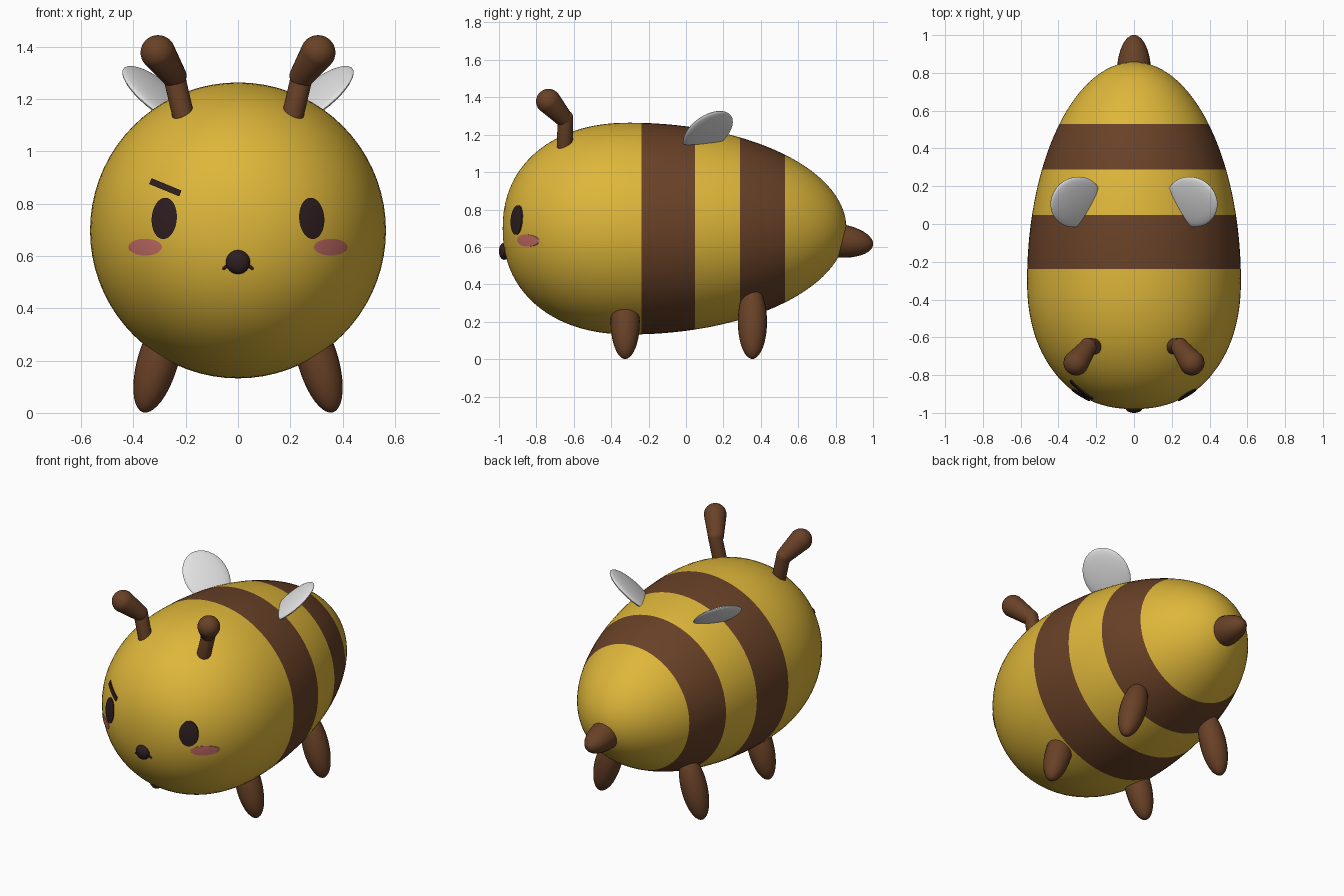
import bpy, bmesh
from math import sin, cos, pi, sqrt
from mathutils import Vector, Matrix

if "Cube" in bpy.data.objects:
    bpy.data.objects.remove(bpy.data.objects["Cube"])


def material(name, r, g, b):
    m = bpy.data.materials.new(name)
    m.use_nodes = True
    m.diffuse_color = (r, g, b, 1)
    bsdf = m.node_tree.nodes["Principled BSDF"]
    bsdf.inputs["Base Color"].default_value = (r, g, b, 1)
    bsdf.inputs["Roughness"].default_value = 0.8
    return m


YELLOW = material("honey yellow", 0.73, 0.47, 0.042)
BROWN = material("stripe brown", 0.14, 0.053, 0.02)
WHITE = material("wing white", 0.76, 0.76, 0.76)
DARK = material("dark brown", 0.028, 0.013, 0.014)
PINK = material("cheek pink", 0.58, 0.16, 0.14)

MID_Y, MID_Z, RADIUS = -0.3, 0.698, 0.566
FRONT, BACK = 0.68, 1.158
STRIPES = ((-0.238, 0.048), (0.288, 0.53))


def finish(name, bm, *mats):
    mesh = bpy.data.meshes.new(name)
    bmesh.ops.recalc_face_normals(bm, faces=bm.faces)
    bm.to_mesh(mesh)
    bm.free()
    for m in mats:
        mesh.materials.append(m)
    ob = bpy.data.objects.new(name, mesh)
    bpy.context.collection.objects.link(ob)
    bpy.ops.object.select_all(action='DESELECT')
    ob.select_set(True)
    bpy.context.view_layer.objects.active = ob
    bpy.ops.object.shade_smooth_by_angle(angle=pi / 4)
    return ob


def lathe(profile, origin, direction, steps=24):
    """Revolve (radius, height) points around a direction through origin."""
    bm = bmesh.new()
    verts = [bm.verts.new((r, 0, h)) for r, h in profile]
    edges = [bm.edges.new(pair) for pair in zip(verts, verts[1:])]
    bmesh.ops.spin(bm, geom=verts + edges, cent=(0, 0, 0), axis=(0, 0, 1),
                   angle=2 * pi, steps=steps)
    bmesh.ops.remove_doubles(bm, verts=bm.verts, dist=0.0001)
    turn = Vector(direction).to_track_quat('Z', 'Y').to_matrix().to_4x4()
    bm.transform(Matrix.Translation(origin) @ turn)
    return bm


def capsule(start, end, r1, r2, n=8):
    """Tapered rod with rounded ends."""
    a, b = Vector(start), Vector(end)
    d = (b - a).length
    arc = [i * pi / 2 / n for i in range(n + 1)]
    prof = [(r1 * sin(t), -r1 * cos(t)) for t in arc]
    prof += [(r2 * cos(t), d + r2 * sin(t)) for t in arc]
    return lathe(prof, a, b - a)


def ellipsoid(center, radii, axes=None):
    bm = bmesh.new()
    bmesh.ops.create_uvsphere(bm, u_segments=32, v_segments=20, radius=1)
    turn = Matrix(axes).transposed().to_4x4() if axes else Matrix()
    bm.transform(Matrix.Translation(center) @ turn @ Matrix.Diagonal((*radii, 1)))
    return bm


# Body: egg with a blunt front, rings placed on the stripe borders
def body_radius(y):
    d = y - MID_Y
    p, length = (2.2, FRONT) if d < 0 else (2.0, BACK)
    return RADIUS * max(0, 1 - abs(d / length) ** p) ** (1 / p)


def face_y(x, z):
    t = min(1, sqrt(x * x + (z - MID_Z) ** 2) / RADIUS)
    return MID_Y - FRONT * (1 - t ** 2.2) ** (1 / 2.2)


rings = [MID_Y - FRONT * cos(i * pi / 48) for i in range(24)]
rings += [MID_Y + BACK * sin(i * pi / 60) for i in range(31)]
borders = [y for s in STRIPES for y in s]
rings = [y for y in rings if all(abs(y - b) > 0.015 for b in borders)] + borders
bm = lathe([(body_radius(y), y) for y in sorted(rings)], (0, 0, MID_Z), (0, 1, 0), 72)
for f in bm.faces:
    y = f.calc_center_median().y
    f.material_index = int(any(a < y < b for a, b in STRIPES))
finish("body", bm, YELLOW, BROWN)


# Stinger
def egg(radius, half, n=20):
    return [(radius * sin(i * pi / n), -half * cos(i * pi / n)) for i in range(n + 1)]


finish("stinger", lathe(egg(0.09, 0.2), (0, 0.802, 0.635), (0, 1, -0.12)), BROWN)

for side, label in ((1, "left"), (-1, "right")):
    # Legs
    for place, y in (("front", -0.325), ("back", 0.355)):
        finish(f"{place}_{label}_leg",
               lathe(egg(0.078, 0.205), (side * 0.306, y, 0.199), (side * 0.28, 0, -0.96)),
               BROWN)

    # Antennae: straight stem and a bent, swollen tip
    base, top = Vector((side * 0.21, -0.648, 1.14)), Vector((side * 0.245, -0.645, 1.29))
    finish(f"{label}_antenna_stem", capsule(base, top, 0.042, 0.042), BROWN)
    finish(f"{label}_antenna_tip",
           capsule((side * 0.245, -0.655, 1.29), (side * 0.306, -0.735, 1.378), 0.048, 0.067),
           BROWN)

    # Wings: thin tilted discs sunk into the back
    out = Vector((side * 0.69, 0.315, 0.655)).normalized()
    along = Vector((side * -0.48, 0.874, 0.09))
    along = (along - along.dot(out) * out).normalized()
    finish(f"{label}_wing",
           ellipsoid((side * 0.307, 0.117, 1.214), (0.17, 0.14, 0.025),
                     (out, along, out.cross(along))), WHITE)


# Face plates that follow the curve of the body
def plate(name, x, z, half_w, half_h, tilt, mat, round_edge=True, lift=0.006):
    bm = bmesh.new()
    bmesh.ops.create_grid(bm, x_segments=12, y_segments=12, size=1)
    for v in bm.verts:
        u, w = v.co.x, v.co.y
        if round_edge:
            u, w = u * sqrt(1 - w * w / 2), w * sqrt(1 - u * u / 2)
        u, w = u * half_w, w * half_h
        px = x + u * cos(tilt) - w * sin(tilt)
        pz = z + u * sin(tilt) + w * cos(tilt)
        v.co = (px, face_y(px, pz) - lift, pz)
    skin = bmesh.ops.extrude_face_region(bm, geom=bm.faces[:])
    moved = [g for g in skin["geom"] if isinstance(g, bmesh.types.BMVert)]
    bmesh.ops.translate(bm, verts=moved, vec=(0, 0.0095, 0))
    finish(name, bm, mat)


for side, label in ((1, "left"), (-1, "right")):
    plate(f"{label}_eye", side * 0.282, 0.744, 0.048, 0.079, side * 0.08, DARK)
    plate(f"{label}_cheek", side * 0.355, 0.634, 0.064, 0.032, 0, PINK, lift=0.004)
plate("right_eyebrow", -0.278, 0.863, 0.062, 0.012, -0.39, DARK, False, 0.009)

# Nose and the small mouth curling out on both sides
finish("nose", ellipsoid((0, -0.972, 0.577), (0.046, 0.028, 0.046)), DARK)
for side, label in ((1, "left"), (-1, "right")):
    path = [(0.02, 0.545), (0.042, 0.562), (0.054, 0.553)]
    for i, (p, q) in enumerate(zip(path, path[1:])):
        ends = [(side * x, face_y(x, z) - 0.004, z) for x, z in (p, q)]
        finish(f"{label}_mouth_{i + 1}", capsule(*ends, 0.006, 0.006, 4), DARK)
